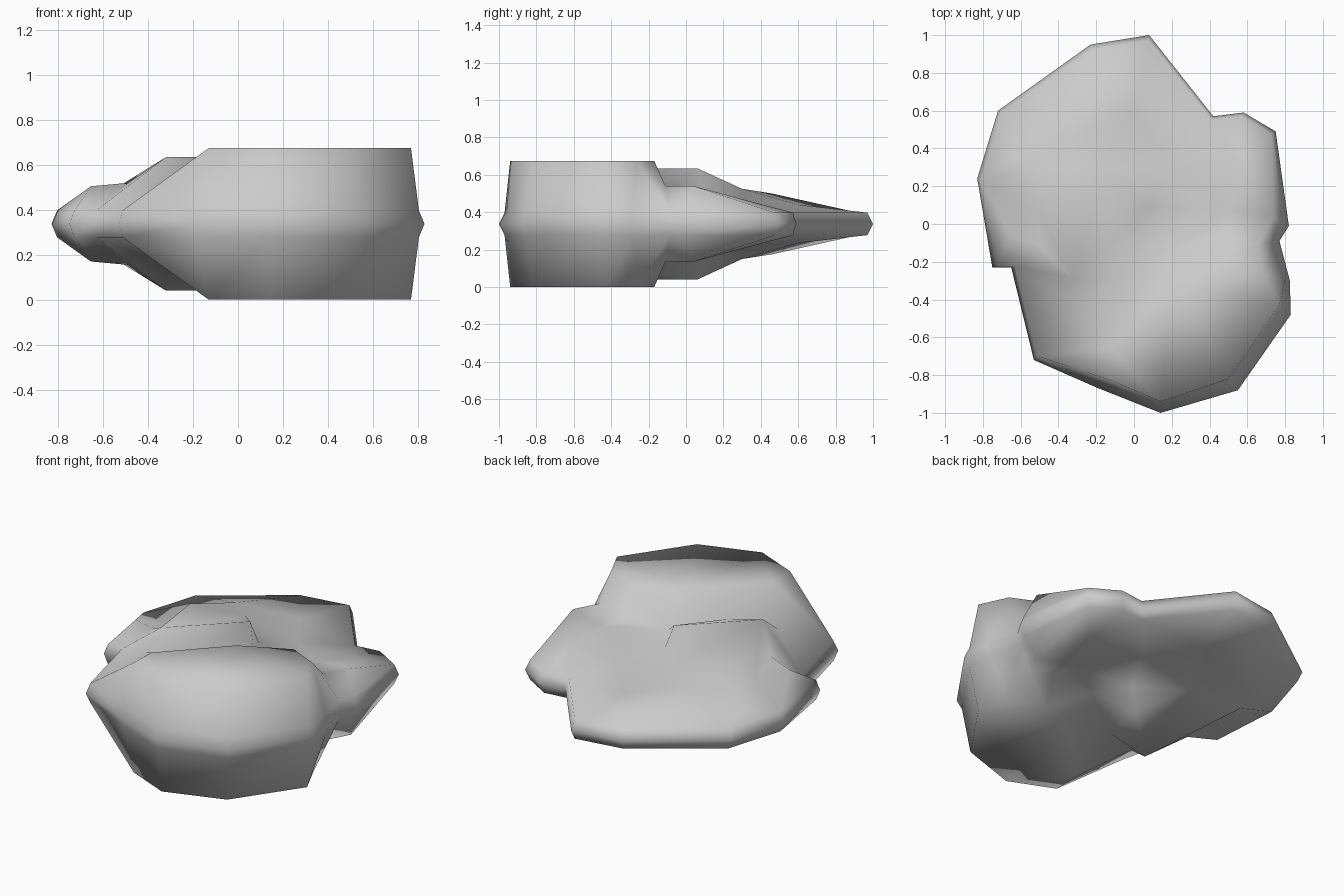
import bpy, bmesh, math
from mathutils import Vector
from mathutils.geometry import delaunay_2d_cdt

if "Cube" in bpy.data.objects:
    bpy.data.objects.remove(bpy.data.objects["Cube"])

MID = 0.3375  # the rock is mirrored about this height

# widest outline seen from above
outline = [(.08, 1), (-.23, .95), (-.72, .6), (-.83, .24), (-.75, -.23), (-.65, -.23),
           (-.53, -.72), (-.2, -.865), (.14, -1), (.55, -.88), (.83, -.48), (.825, -.3),
           (.77, -.09), (.82, -.01), (.75, .49), (.58, .59), (.42, .57)]

# front plateau at full height
plateau = [(-.125, -.66), (-.13, -.825), (.14, -.94), (.5, -.82), (.77, -.43), (.69, -.26),
           (.5, -.17), (.21, -.31)]
# raised slab on the left, sloping down to the back
slab = [(.04, .06, .635), (-.32, -.29, .635), (-.53, .29, .505), (-.33, .46, .50),
        (-.16, .3, .525)]
# side lumps, then valleys and the thin back area
lumps = [(-.655, -.06, .505), (.66, -.11, .54), (.74, .04, .54), (.5, .07, .51),
         (.58, .3, .47)]
valleys = [(-.52, .08, .455), (-.49, -.12, .52), (-.63, .35, .415), (-.33, -.42, .53),
           (-.08, -.3, .57), (.08, .09, .50), (.2, -.12, .50), (.5, -.1, .49),
           (.2, .3, .45), (0, .6, .44)]

rim = [(x * .97, y * .97, MID + .06) for x, y in outline]
top = rim + [(x, y, 2 * MID) for x, y in plateau] + slab + lumps + valleys


def loop(start, count):
    return [(start + i, start + (i + 1) % count) for i in range(count)]


n, p = len(rim), len(plateau)
edges = loop(0, n) + loop(n, p) + loop(n + p, len(slab))
# creases from the front left corner up to the plateau
edges += [(6, n), (6, n + 1)]
v2, _, faces, orig, _, _ = delaunay_2d_cdt(
    [Vector(c[:2]) for c in top], edges, [list(range(n))], 1, 1e-5)
height = [top[o[0]][2] if o else 0.5 for o in orig]
index = {o: i for i, group in enumerate(orig) for o in group}

bm = bmesh.new()
# upper and lower skins
skins = []
for sign in (1, -1):
    skin = [bm.verts.new((c.x, c.y, MID + sign * (h - MID))) for c, h in zip(v2, height)]
    for f in faces:
        bm.faces.new([skin[i] for i in f])
    skins.append(skin)
# bevelled edge band
mid = [bm.verts.new((x, y, MID)) for x, y in outline]
for skin in skins:
    for i in range(n):
        j = (i + 1) % n
        bm.faces.new((skin[index[i]], skin[index[j]], mid[j], mid[i]))
bmesh.ops.recalc_face_normals(bm, faces=bm.faces)

mesh = bpy.data.meshes.new("rock")
bm.to_mesh(mesh)
bm.free()
rock = bpy.data.objects.new("rock", mesh)
bpy.context.collection.objects.link(rock)
bpy.context.view_layer.objects.active = rock
rock.select_set(True)
bpy.ops.object.shade_smooth()
